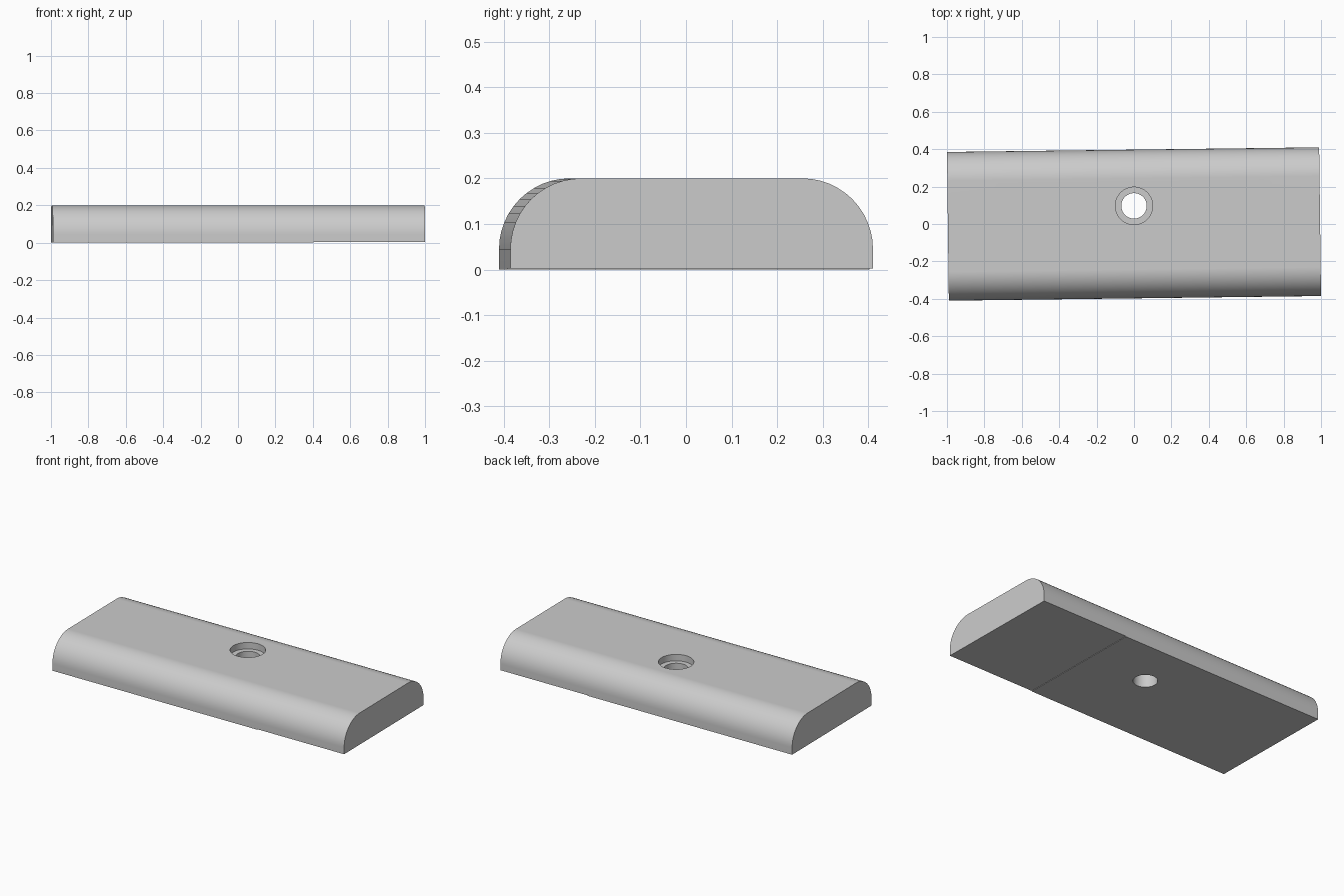
import bpy, bmesh, math
from mathutils import Matrix

cube = bpy.data.objects.get("Cube")
if cube:
    bpy.data.objects.remove(cube, do_unlink=True)

LENGTH, WIDTH, HEIGHT, FILLET = 1.99, 0.795, 0.2, 0.155
TURN = 0.0125  # slight yaw of the whole bar
STEPS = 12

# Plain grey material
grey = bpy.data.materials.new("grey")
grey.use_nodes = True
colour = (0.6, 0.6, 0.6, 1)
grey.diffuse_color = colour
grey.node_tree.nodes["Principled BSDF"].inputs["Base Color"].default_value = colour


def make_object(name, bm):
    bmesh.ops.recalc_face_normals(bm, faces=bm.faces)
    mesh = bpy.data.meshes.new(name)
    bm.to_mesh(mesh)
    bm.free()
    obj = bpy.data.objects.new(name, mesh)
    bpy.context.collection.objects.link(obj)
    mesh.materials.append(grey)
    return obj


def cut(target, bm):
    cutter = make_object("cutter", bm)
    mod = target.modifiers.new("cut", "BOOLEAN")
    mod.operation, mod.solver, mod.object = "DIFFERENCE", "EXACT", cutter
    bpy.context.view_layer.objects.active = target
    bpy.ops.object.modifier_apply(modifier=mod.name)
    bpy.data.objects.remove(cutter, do_unlink=True)


def cylinder(radius, bottom, top):
    bm = bmesh.new()
    place = Matrix.Translation((0, 0.097, (bottom + top) / 2))
    bmesh.ops.create_cone(bm, cap_ends=True, segments=64, radius1=radius,
                          radius2=radius, depth=top - bottom, matrix=place)
    return bm


# Bar: flat base, two rounded upper edges, extruded along its length
half = WIDTH / 2
right = [(half, 0)]
for i in range(STEPS + 1):
    a = math.pi / 2 * i / STEPS
    right.append((half - FILLET + FILLET * math.cos(a),
                  HEIGHT - FILLET + FILLET * math.sin(a)))
profile = right + [(-y, z) for y, z in reversed(right)]
bm = bmesh.new()
end = bm.faces.new([bm.verts.new((-LENGTH / 2, y, z)) for y, z in profile])
new = bmesh.ops.extrude_face_region(bm, geom=[end])["geom"]
bmesh.ops.translate(bm, vec=(LENGTH, 0, 0),
                    verts=[v for v in new if isinstance(v, bmesh.types.BMVert)])
if not end.is_valid or len(bm.faces) < len(profile) + 2:
    bmesh.ops.holes_fill(bm, edges=bm.edges)
bmesh.ops.rotate(bm, verts=bm.verts, matrix=Matrix.Rotation(TURN, 3, "Z"))
bar = make_object("bar", bm)

# Through hole with a counterbore in the top
cut(bar, cylinder(0.068, -0.1, 0.3))
cut(bar, cylinder(0.1, HEIGHT - 0.04, 0.3))

# Shallow step across the underside
bm = bmesh.new()
bmesh.ops.create_cube(bm, size=1, matrix=Matrix.Rotation(TURN, 4, "Z")
                      @ Matrix.Translation((0.9, 0, -0.047))
                      @ Matrix.Diagonal((1, 2, 0.1, 1)))
cut(bar, bm)

# Smooth the rounded surfaces, keep the rims and ends sharp
bpy.ops.object.select_all(action="DESELECT")
bar.select_set(True)
bpy.context.view_layer.objects.active = bar
bpy.ops.object.shade_smooth_by_angle(angle=math.radians(30))
bar.modifiers.new("even_shading", "WEIGHTED_NORMAL").keep_sharp = True
